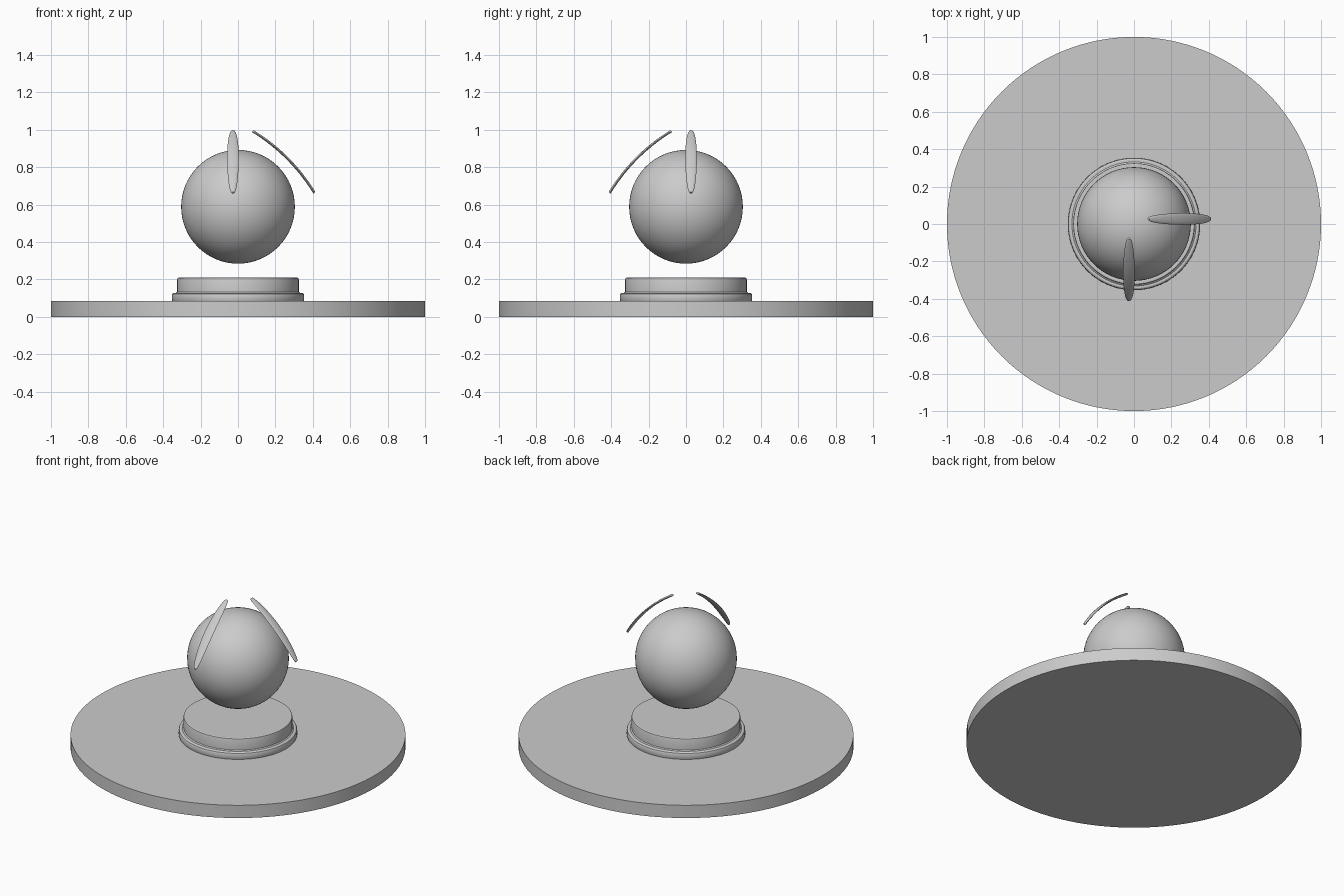
import bpy, bmesh, math
from mathutils import Vector

if "Cube" in bpy.data.objects:
    bpy.data.objects.remove(bpy.data.objects["Cube"])


def make_object(name, bm, angle=30):
    bmesh.ops.recalc_face_normals(bm, faces=bm.faces)
    me = bpy.data.meshes.new(name)
    bm.to_mesh(me)
    bm.free()
    ob = bpy.data.objects.new(name, me)
    bpy.context.collection.objects.link(ob)
    bpy.ops.object.select_all(action='DESELECT')
    ob.select_set(True)
    bpy.context.view_layer.objects.active = ob
    bpy.ops.object.shade_smooth_by_angle(angle=math.radians(angle))
    return ob


def lathe(name, profile, segments=96):
    # Revolve an (r, z) profile that starts and ends with flat caps
    bm = bmesh.new()
    rings = []
    for r, z in profile:
        rings.append([bm.verts.new((r * math.cos(a), r * math.sin(a), z))
                      for a in (2 * math.pi * i / segments for i in range(segments))])
    for lo, hi in zip(rings, rings[1:]):
        for i in range(segments):
            j = (i + 1) % segments
            bm.faces.new((lo[i], lo[j], hi[j], hi[i]))
    bm.faces.new(rings[0][::-1])
    bm.faces.new(rings[-1])
    return make_object(name, bm)


def blade(name, place, steps=32, sides=12):
    # Thin bowed leaf: elliptical sections swept along a shallow arc
    a, b = Vector((0.078, 0.993)), Vector((0.408, 0.663))
    out = Vector((1, 1)).normalized()
    sag, half_width, half_thick = 0.028, 0.031, 0.007
    bm = bmesh.new()
    rings = []
    for i in range(steps + 1):
        t = -math.cos(math.pi * i / steps)
        c = (a + b) / 2 + (b - a) / 2 * t + out * sag * (1 - t * t)
        w = 0.006 + (half_width - 0.006) * math.sqrt(max(0, 1 - t * t))
        ring = []
        for k in range(sides):
            ang = 2 * math.pi * k / sides
            p = c + out * half_thick * math.sin(ang)
            ring.append(bm.verts.new(place(p.x, 0.027 + w * math.cos(ang), p.y)))
        rings.append(ring)
    for lo, hi in zip(rings, rings[1:]):
        for k in range(sides):
            m = (k + 1) % sides
            bm.faces.new((lo[k], lo[m], hi[m], hi[k]))
    bm.faces.new(rings[0])
    bm.faces.new(rings[-1])
    return make_object(name, bm, 40)


# Wide flat base
lathe("base_disc", [(1.0, 0), (1.0, 0.084)], 128)

# Stepped pedestal with a rounded foot ring
lathe("pedestal", [(0.35, 0.08), (0.354, 0.09), (0.354, 0.115), (0.351, 0.123),
                   (0.343, 0.128), (0.332, 0.128), (0.325, 0.133), (0.325, 0.2),
                   (0.323, 0.206), (0.318, 0.209)])

# Floating ball
bm = bmesh.new()
bmesh.ops.create_uvsphere(bm, u_segments=64, v_segments=32, radius=0.304)
bmesh.ops.translate(bm, verts=bm.verts, vec=(0, 0, 0.588))
make_object("floating_ball", bm)

# Two curved blades, one mirrored across the diagonal
blade("right_blade", lambda x, y, z: (x, y, z))
blade("front_blade", lambda x, y, z: (-y, -x, z))
